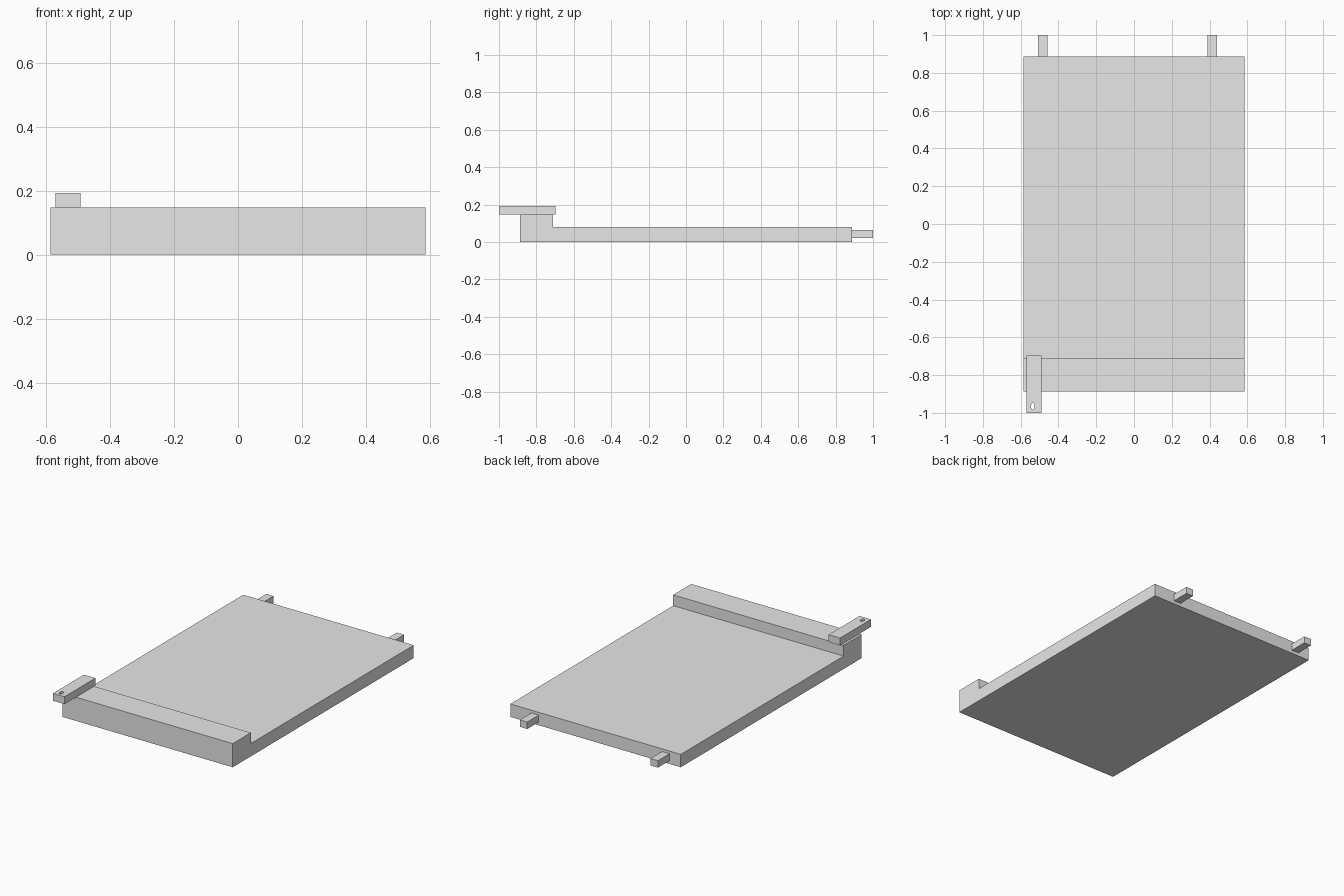
import bpy
import bmesh
import math

cube = bpy.data.objects.get("Cube")
if cube:
    bpy.data.objects.remove(cube, do_unlink=True)

# Single plain grey
grey = bpy.data.materials.new("light_grey")
grey.use_nodes = True
GREY = (0.8, 0.8, 0.8, 1)
grey.diffuse_color = GREY
grey.node_tree.nodes["Principled BSDF"].inputs["Base Color"].default_value = GREY


def extrude_profile(name, points, move):
    """Make a solid from a flat outline, swept along the vector move."""
    bm = bmesh.new()
    face = bm.faces.new([bm.verts.new(p) for p in points])
    swept = bmesh.ops.extrude_face_region(bm, geom=[face])["geom"]
    bmesh.ops.translate(bm, vec=move,
                        verts=[v for v in swept if isinstance(v, bmesh.types.BMVert)])
    bmesh.ops.recalc_face_normals(bm, faces=bm.faces)
    mesh = bpy.data.meshes.new(name)
    bm.to_mesh(mesh)
    bm.free()
    mesh.materials.append(grey)
    obj = bpy.data.objects.new(name, mesh)
    bpy.context.collection.objects.link(obj)
    return obj


def box(name, x0, x1, y0, y1, z0, z1):
    base = [(x0, y0, z0), (x1, y0, z0), (x1, y1, z0), (x0, y1, z0)]
    return extrude_profile(name, base, (0, 0, z1 - z0))


# Panel with a raised lip along the front, as one stepped side profile
HALF = 0.585
side = [(-0.887, 0), (0.887, 0), (0.887, 0.08),
        (-0.71, 0.08), (-0.71, 0.147), (-0.887, 0.147)]
extrude_profile("panel", [(-HALF, y, z) for y, z in side], (2 * HALF, 0, 0))

# Two tabs at the back
for name, x in (("right_tab", -0.482), ("left_tab", 0.415)):
    box(name, x - 0.025, x + 0.025, 0.887, 1.0, 0.02, 0.063)

# Latch bar on the lip, with an oval hole through its overhanging end
latch = box("latch", -0.57, -0.491, -1.0, -0.697, 0.147, 0.193)
oval = []
for i in range(16):
    a = math.tau * i / 16
    oval.append((-0.536 + 0.01 * math.cos(a), -0.965 + 0.018 * math.sin(a), 0.1))
cutter = extrude_profile("latch_hole_cutter", oval, (0, 0, 0.2))
cutter.hide_render = True
cutter.hide_viewport = True
cut = latch.modifiers.new("hole", "BOOLEAN")
cut.operation = "DIFFERENCE"
cut.solver = "EXACT"
cut.object = cutter
